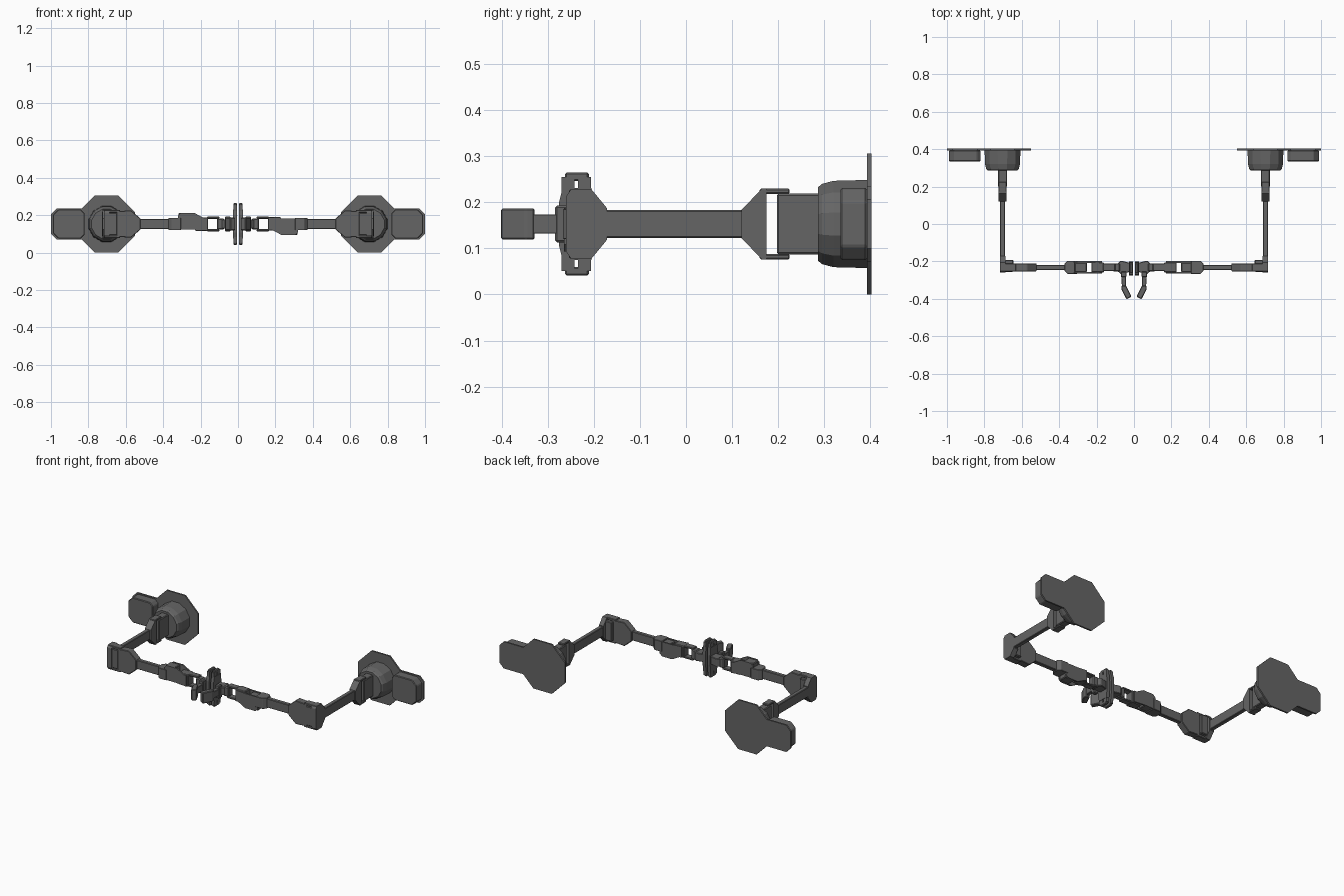
import bpy, bmesh, math
from mathutils import Matrix, Vector

cube = bpy.data.objects.get("Cube")
if cube:
    bpy.data.objects.remove(cube, do_unlink=True)

MID = 0.153    # height of the arm axis
SX = 0.703     # x of the shoulder axis
FY = -0.232    # y of the forearm axis

grey = bpy.data.materials.new("dark grey")
grey.use_nodes = True
COLOUR = (0.13, 0.13, 0.13, 1)
grey.diffuse_color = COLOUR
grey.node_tree.nodes["Principled BSDF"].inputs["Base Color"].default_value = COLOUR

parts = []


def finish(name, bm, bevel=0):
    bmesh.ops.recalc_face_normals(bm, faces=bm.faces[:])
    if bevel:
        bmesh.ops.bevel(bm, geom=bm.edges[:], offset=bevel, segments=1, affect='EDGES')
    mesh = bpy.data.meshes.new(name)
    bm.to_mesh(mesh)
    bm.free()
    mesh.materials.append(grey)
    obj = bpy.data.objects.new("left_" + name, mesh)
    obj.location.z = MID
    bpy.context.collection.objects.link(obj)
    parts.append((name, obj))


def prism(name, outline, axis, lo, hi, bevel=0):
    """Extrude an outline along an axis; heights are relative to the arm axis."""
    place = {'x': lambda a, b, t: (t, a, b),
             'y': lambda a, b, t: (a, t, b),
             'z': lambda a, b, t: (a, b, t)}[axis]
    bm = bmesh.new()
    rings = [[bm.verts.new(place(a, b, t)) for a, b in outline] for t in (lo, hi)]
    bm.faces.new(rings[0])
    bm.faces.new(rings[1][::-1])
    n = len(outline)
    for i in range(n):
        j = (i + 1) % n
        bm.faces.new((rings[0][i], rings[0][j], rings[1][j], rings[1][i]))
    finish(name, bm, bevel)


def both(half, centre=0):
    """Close a half outline by mirroring its second coordinate."""
    return ([(a, centre + b) for a, b in half] +
            [(a, centre - b) for a, b in reversed(half)])


def box(name, x, y, z, bevel=0):
    prism(name, [(x[0], y[0]), (x[1], y[0]), (x[1], y[1]), (x[0], y[1])], 'z', *z, bevel)


def pair(name, x, y, z, bevel=0):
    """Upper and lower copies of a box."""
    box("upper_" + name, x, y, z, bevel)
    box("lower_" + name, x, y, (-z[1], -z[0]), bevel)


# Wall plate, controller box and shoulder drum
prism("wall_plate", both([(0.55, 0.063), (0.64, 0.153), (0.766, 0.153), (0.836, 0.083),
                          (0.97, 0.083), (1.0, 0.053)]), 'y', 0.393, 0.403)
prism("controller_box", both([(0.82, 0.058), (0.84, 0.078), (0.96, 0.078), (0.99, 0.048)]),
      'y', 0.335, 0.393, 0.004)

bm = bmesh.new()
SIDES = 12
rings = []
for y, r in ((0.393, 0.099), (0.32, 0.097), (0.295, 0.09), (0.286, 0.082)):
    angles = [math.tau * (i + 0.5) / SIDES for i in range(SIDES)]
    rings.append([bm.verts.new((SX + r * math.cos(a), y, r * math.sin(a))) for a in angles])
for a, b in zip(rings, rings[1:]):
    for i in range(SIDES):
        j = (i + 1) % SIDES
        bm.faces.new((a[i], a[j], b[j], b[i]))
bm.faces.new(rings[0])
bm.faces.new(rings[-1])
finish("shoulder_drum", bm)

# Shoulder joint: motor held in a fork
box("shoulder_motor", (SX - 0.024, SX + 0.024), (0.197, 0.29), (-0.066, 0.066), 0.004)
pair("shoulder_prong", (SX - 0.021, SX + 0.021), (0.16, 0.225), (0.065, 0.077), 0.003)
prism("shoulder_fork", both([(0.12, 0.03), (0.165, 0.077), (0.175, 0.077), (0.175, 0.06)]),
      'x', SX - 0.021, SX + 0.021)

# Upper arm and elbow
box("upper_arm", (SX - 0.013, SX + 0.013), (-0.18, 0.125), (-0.03, 0.03), 0.003)
prism("elbow_bracket", both([(-0.26, 0.06), (-0.25, 0.075), (-0.205, 0.075), (-0.172, 0.035)]),
      'x', SX - 0.016, SX + 0.014)
box("elbow_motor", (0.645, SX), (FY - 0.024, FY + 0.04), (-0.06, 0.06), 0.004)
pair("elbow_prong", (0.63, 0.715), (FY - 0.022, FY + 0.022), (0.06, 0.075), 0.003)
prism("elbow_fork", both([(0.522, 0.03), (0.572, 0.073), (0.65, 0.068)]),
      'y', FY - 0.022, FY + 0.022, 0.003)

# Forearm and its cuff
box("forearm", (0.36, 0.53), (FY - 0.013, FY + 0.013), (-0.028, 0.028), 0.003)
prism("forearm_cuff", both([(0.305, 0.035), (0.355, 0.035), (0.372, 0.018)], FY),
      'z', -0.033, 0.033, 0.002)

# Wrist: offset motor between two side plates
box("wrist_motor", (0.252, 0.318), (FY - 0.026, FY + 0.026), (-0.058, 0.026), 0.004)
side = [(0.32, 0.03), (0.32, -0.045), (0.305, -0.06), (0.235, -0.06), (0.185, -0.033),
        (0.17, -0.033), (0.17, 0.035), (0.24, 0.03)]
for label, s in (("front", -1), ("back", 1)):
    prism(label + "_wrist_plate", side, 'y', FY + s * 0.024, FY + s * 0.033)
box("wrist_block", (0.16, 0.228), (FY - 0.027, FY + 0.027), (-0.036, 0.038), 0.004)
pair("wrist_prong", (0.1, 0.165), (FY - 0.02, FY + 0.02), (0.028, 0.039), 0.003)
box("wrist_roller", (0.075, 0.113), (FY - 0.022, FY + 0.022), (-0.03, 0.03), 0.005)

# Hand: palm and tall slotted jaw
prism("palm", both([(0.022, 0.024), (0.045, 0.03), (0.07, 0.036), (0.088, 0.02)], FY),
      'z', -0.025, 0.025, 0.003)
prism("jaw_plate", both([(-0.276, 0.045), (-0.268, 0.078), (-0.205, 0.078), (-0.2, 0.03)]),
      'x', 0.006, 0.026)
for y in (-0.256, -0.22):
    pair("jaw_rail", (0.006, 0.024), (y - 0.014, y + 0.014), (0.07, 0.102))
pair("jaw_tip", (0.006, 0.024), (-0.263, -0.211), (0.093, 0.112), 0.004)

# Hand: bent forward finger
box("finger_knuckle", (0.04, 0.07), (-0.284, -0.255), (-0.04, 0.04), 0.004)
prism("finger_link", [(0.042, -0.34), (0.064, -0.34), (0.07, -0.26), (0.045, -0.26)],
      'z', -0.021, 0.021, 0.002)
prism("finger_pad", [(0.013, -0.388), (0.04, -0.403), (0.068, -0.348), (0.066, -0.328),
                     (0.042, -0.33)], 'z', -0.034, 0.034, 0.004)

# The right arm is the left one turned half a circle about the depth axis
turn = Matrix.Rotation(math.pi, 4, 'Y')
for name, obj in parts:
    twin = bpy.data.objects.new("right_" + name, obj.data)
    twin.matrix_world = Matrix.Translation(Vector((0, 0, MID))) @ turn
    bpy.context.collection.objects.link(twin)
